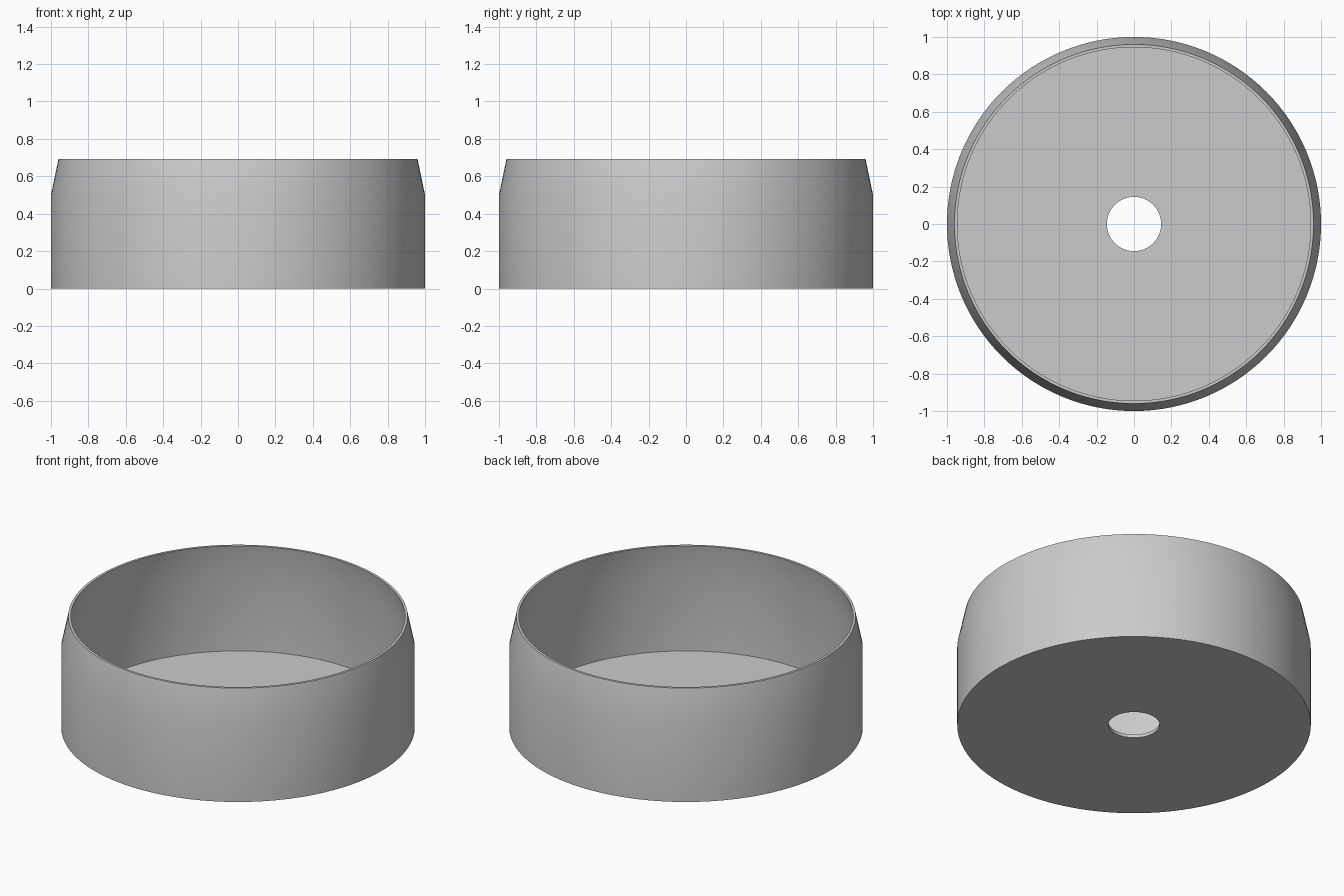
import bpy
import bmesh
import math

if "Cube" in bpy.data.objects:
    bpy.data.objects.remove(bpy.data.objects["Cube"], do_unlink=True)

SEGMENTS = 128

# Single grey material
grey = bpy.data.materials.new("plain_grey")
grey.use_nodes = True
colour = (0.6, 0.6, 0.6, 1.0)
grey.diffuse_color = colour
grey.node_tree.nodes["Principled BSDF"].inputs["Base Color"].default_value = colour


def lathe(name, profile, material):
    """Revolve a closed (radius, height) profile around the z axis."""
    bm = bmesh.new()
    rings = []
    for i in range(SEGMENTS):
        a = 2 * math.pi * i / SEGMENTS
        rings.append([bm.verts.new((r * math.cos(a), r * math.sin(a), z))
                      for r, z in profile])
    n = len(profile)
    for i, ring in enumerate(rings):
        following = rings[(i + 1) % SEGMENTS]
        for j in range(n):
            k = (j + 1) % n
            bm.faces.new((ring[j], following[j], following[k], ring[k]))
    bmesh.ops.recalc_face_normals(bm, faces=bm.faces)
    mesh = bpy.data.meshes.new(name)
    bm.to_mesh(mesh)
    bm.free()
    mesh.materials.append(material)
    obj = bpy.data.objects.new(name, mesh)
    bpy.context.collection.objects.link(obj)
    bpy.ops.object.select_all(action="DESELECT")
    obj.select_set(True)
    bpy.context.view_layer.objects.active = obj
    bpy.ops.object.shade_smooth_by_angle(angle=math.radians(30))
    return obj


# Thin open cup: drilled floor, straight wall, tapered lip
cup_profile = [
    (0.145, 0.0), (1.0, 0.0),        # underside
    (1.0, 0.5), (0.96, 0.692),       # outer wall and taper
    (0.945, 0.692), (0.98, 0.5),     # rim and inner taper
    (0.98, 0.02), (0.145, 0.02),     # inner wall and floor
]
lathe("cup_shell", cup_profile, grey)
